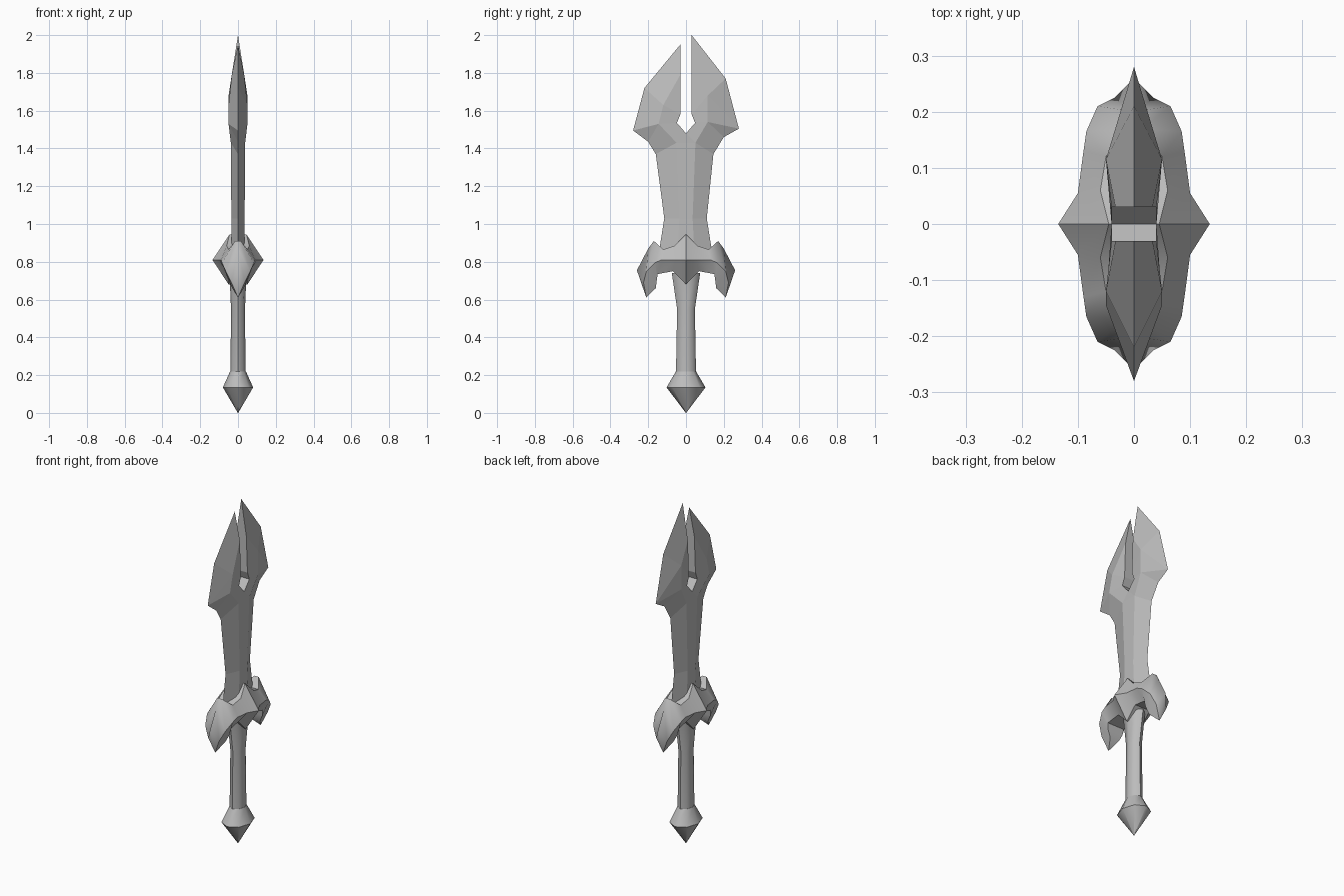
import bpy
import bmesh
import math

if "Cube" in bpy.data.objects:
    bpy.data.objects.remove(bpy.data.objects["Cube"], do_unlink=True)

steel = bpy.data.materials.new("grey_steel")
steel.use_nodes = True
steel.diffuse_color = (0.5, 0.5, 0.5, 1)
steel.node_tree.nodes["Principled BSDF"].inputs["Base Color"].default_value = (0.5, 0.5, 0.5, 1)


class Builder:
    """Collects faces by corner position, welds them and makes an object."""

    def __init__(self):
        self.bm = bmesh.new()

    def face(self, *points):
        unique = list(dict.fromkeys(points))
        if len(unique) > 2:
            self.bm.faces.new([self.bm.verts.new(p) for p in unique])

    def finish(self, name, smooth_angle=None):
        bmesh.ops.remove_doubles(self.bm, verts=self.bm.verts[:], dist=0.0005)
        bmesh.ops.recalc_face_normals(self.bm, faces=self.bm.faces[:])
        mesh = bpy.data.meshes.new(name)
        self.bm.to_mesh(mesh)
        self.bm.free()
        mesh.materials.append(steel)
        obj = bpy.data.objects.new(name, mesh)
        bpy.context.collection.objects.link(obj)
        if smooth_angle:
            bpy.ops.object.select_all(action="DESELECT")
            obj.select_set(True)
            bpy.context.view_layer.objects.active = obj
            bpy.ops.object.shade_smooth_by_angle(angle=math.radians(smooth_angle))
        return obj


def flip(p):
    return (-p[0], p[1], p[2])


# Blade: a cutting edge and a raised ridge for each prong, as (y, z)
edges = {
    1: [(0.03, 2.0), (0.21, 1.77), (0.28, 1.505), (0.2, 1.46),
        (0.145, 1.37), (0.11, 1.03), (0.14, 0.84)],
    -1: [(0.03, 1.95), (0.22, 1.72), (0.28, 1.495), (0.2, 1.435),
         (0.16, 1.37), (0.115, 1.03), (0.145, 0.84)],
}
ridges = {
    1: [(0.05, 0.115, 1.68), (0.05, 0.115, 1.54)],
    -1: [(0.05, 0.12, 1.63), (0.05, 0.145, 1.53)],
}
shaft = [(0.038, 0.05, 1.43), (0.035, 0.035, 1.03), (0.036, 0.045, 0.84)]
slit = [(0.033, 0.03, 1.79), (0.04, 0.03, 1.58), (0.04, 0.048, 1.535), (0.04, 0, 1.48)]

blade = Builder()
for s in (1, -1):
    for m in (1, -1):
        place = lambda pts: [(m * x, s * y, z) for x, y, z in pts]
        e = place([(0, y, z) for y, z in edges[s]])
        r = place(ridges[s] + shaft)
        k = place(slit)
        # bevels from ridge to cutting edge
        blade.face(e[0], e[1], r[0], k[0])
        blade.face(e[1], e[2], r[0])
        blade.face(e[2], r[1], r[0])
        blade.face(e[2], e[3], r[1])
        for i in (3, 4, 5):
            blade.face(e[i], e[i + 1], r[i - 1], r[i - 2])
        # inner bevels beside the slit
        blade.face(k[0], r[0], k[1])
        blade.face(r[0], r[1], k[2], k[1])
        blade.face(r[1], r[2], k[3], k[2])
    # slit walls and base of each half
    blade.face(e[0], k[0], flip(k[0]))
    for a, b in zip(k, k[1:]):
        blade.face(a, b, flip(b), flip(a))
    blade.face(e[6], r[4], flip(r[4]))
# flat centre of the blade
for m in (1, -1):
    c = [(m * x, y, z) for x, y, z in shaft]
    o = [(x, -y, z) for x, y, z in c]
    blade.face((m * slit[3][0], 0, slit[3][2]), c[0], o[0])
    for i in (0, 1):
        blade.face(c[i], c[i + 1], o[i + 1], o[i])
x, y, z = shaft[2]
blade.face((x, y, z), (x, -y, z), (-x, -y, z), (-x, y, z))
blade.finish("blade")

# Guard: stations from centre to claw tip, each with top, crest and bottom
stations = [
    [(0.045, 0, 0.945), (0.135, 0, 0.81), (0.05, 0, 0.68)],
    [(0.06, 0.06, 0.885), (0.1, 0.055, 0.81), (0.05, 0.07, 0.75)],
    [(0.05, 0.12, 0.865), (0.09, 0.13, 0.81), (0.055, 0.15, 0.735)],
    [(0.015, 0.17, 0.91), (0.085, 0.165, 0.795), (0.05, 0.155, 0.7)],
    [(0, 0.2, 0.87), (0.065, 0.21, 0.75), (0.03, 0.16, 0.66)],
    [(0, 0.26, 0.755), (0.035, 0.225, 0.69), (0, 0.21, 0.61)],
]
guard = Builder()
for s in (1, -1):
    rows = [[(x, s * y, z) for x, y, z in row] for row in stations]
    for a, b in zip(rows, rows[1:]):
        for i in (0, 1):
            quad = (a[i], a[i + 1], b[i + 1], b[i])
            guard.face(*quad)
            guard.face(*map(flip, quad))
        for i in (0, 2):
            guard.face(a[i], b[i], flip(b[i]), flip(a[i]))
    tip = rows[-1]
    guard.face(*tip)
    guard.face(*map(flip, tip))
guard.finish("guard", 40)


# Grip and pommel: oval rings stacked up the handle
def oval_stack(name, rings, sides=8):
    part = Builder()
    loops = []
    for rx, ry, z in rings:
        angles = [2 * math.pi * i / sides for i in range(sides)]
        loops.append([(rx * math.cos(a), ry * math.sin(a), z) for a in angles])
    for low, high in zip(loops, loops[1:]):
        for i in range(sides):
            j = (i + 1) % sides
            part.face(low[i], low[j], high[j], high[i])
    for end in (loops[0], loops[-1]):
        part.face(*end)
    part.finish(name, 50)


oval_stack("grip", [(0.04, 0.053, 0.21), (0.037, 0.047, 0.55), (0.045, 0.075, 0.74)])
oval_stack("pommel", [(0.001, 0.001, 0), (0.08, 0.103, 0.135), (0.042, 0.053, 0.22)])
